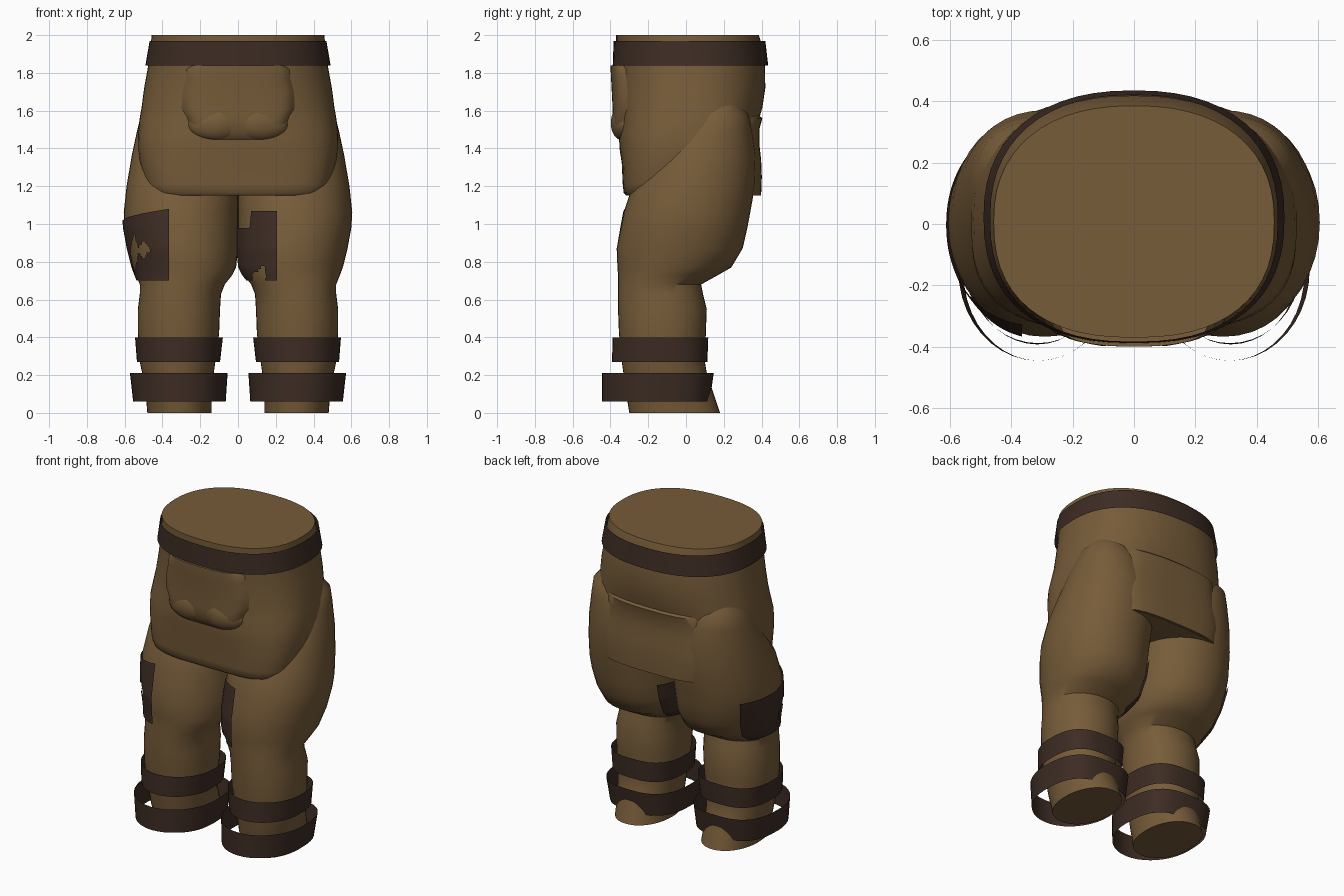
import bpy, bmesh, math

if "Cube" in bpy.data.objects:
    bpy.data.objects.remove(bpy.data.objects["Cube"])

def material(name, rgb):
    m = bpy.data.materials.new(name)
    m.diffuse_color = (*rgb, 1)
    m.use_nodes = True
    m.node_tree.nodes["Principled BSDF"].inputs["Base Color"].default_value = m.diffuse_color
    return m

CLOTH = material("brown cloth", (0.182, 0.106, 0.041))
LEATHER = material("dark leather", (0.046, 0.025, 0.017))

# Sections: z, x min, x max, y min, y max, roundness of front, roundness of back
PELVIS = [(1.15, -.465, .465, -.315, .385, 4, 3.2), (1.165, -.48, .48, -.33, .39, 4, 3.2),
          (1.21, -.495, .495, -.335, .39, 4, 3.2), (1.32, -.52, .52, -.34, .383, 3.4, 3),
          (1.40, -.53, .53, -.352, .37, 3, 2.9), (1.47, -.53, .53, -.355, .365, 2.8, 2.8),
          (1.55, -.522, .522, -.352, .385, 2.6, 2.6), (1.62, -.51, .51, -.355, .405, 2.5, 2.4),
          (1.72, -.497, .497, -.36, .42, 2.4, 2.3), (1.84, -.475, .475, -.365, .418, 2.4, 2.3),
          (1.97, -.46, .46, -.37, .395, 2.4, 2.3), (2.0, -.457, .457, -.37, .385, 2.4, 2.3)]
LEG = [(0, .14, .48, -.30, .18), (.06, .14, .485, -.31, .16), (.12, .135, .495, -.32, .14),
       (.2, .13, .505, -.33, .112), (.27, .12, .52, -.34, .10), (.42, .10, .53, -.355, .105),
       (.55, .095, .53, -.36, .11), (.63, .09, .52, -.36, .09), (.68, .07, .52, -.36, .08),
       (.73, .03, .54, -.36, .17), (.77, .01, .555, -.363, .24), (.87, 0, .58, -.367, .30),
       (.98, 0, .60, -.345, .325), (1.06, 0, .605, -.33, .34), (1.2, 0, .59, -.285, .365),
       (1.36, .02, .563, -.18, .37), (1.5, .10, .533, -.08, .35), (1.58, .16, .512, -.0, .33),
       (1.645, .24, .46, .08, .27)]
LEG = [s + (2.1, 2.1) for s in LEG]

def section(rings, z):
    """Interpolate a section at height z."""
    for a, b in zip(rings, rings[1:]):
        if a[0] <= z <= b[0]:
            t = (z - a[0]) / (b[0] - a[0])
            return tuple(p + (q - p) * t for p, q in zip(a, b))
    return rings[-1]

def on_section(s, a, grow=0.0):
    """Point at angle a on a rounded section."""
    z, x0, x1, y0, y1, nf, nb = s
    c, d = math.cos(a), math.sin(a)
    n = nf if d < 0 else nb
    return ((x0 + x1) / 2 + ((x1 - x0) / 2 + grow) * math.copysign(abs(c) ** (2 / n), c),
            (y0 + y1) / 2 + ((y1 - y0) / 2 + grow) * math.copysign(abs(d) ** (2 / n), d), z)

def finish(name, bm, mat, angle=40):
    bmesh.ops.recalc_face_normals(bm, faces=bm.faces)
    me = bpy.data.meshes.new(name)
    bm.to_mesh(me)
    bm.free()
    me.materials.append(mat)
    ob = bpy.data.objects.new(name, me)
    bpy.context.collection.objects.link(ob)
    bpy.ops.object.select_all(action='DESELECT')
    ob.select_set(True)
    bpy.context.view_layer.objects.active = ob
    bpy.ops.object.shade_smooth_by_angle(angle=math.radians(angle))
    return ob

def grid(name, rows, mat, closed=False, caps=False, angle=40, hole=None):
    """Skin rows of points, optionally as a closed tube with end caps."""
    bm = bmesh.new()
    vs = [[bm.verts.new(p) for p in row] for row in rows]
    n = len(rows[0])
    for r, s in zip(vs, vs[1:]):
        for i in range(n if closed else n - 1):
            j = (i + 1) % n
            bm.faces.new((r[i], r[j], s[j], s[i]))
    if caps:
        bm.faces.new(vs[0])
        bm.faces.new(vs[-1])
    if hole:
        torn = [f for f in bm.faces if hole(f.calc_center_median())]
        bmesh.ops.delete(bm, geom=torn, context='FACES')
    return finish(name, bm, mat, angle)

def tube(name, rings, mat, caps=False, sides=40):
    rows = [[on_section(s, math.tau * i / sides) for i in range(sides)] for s in rings]
    return grid(name, rows, mat, True, caps)

def mirrored(rings):
    return [(s[0], -s[2], -s[1], *s[3:]) for s in rings]

def surface_y(x, z, side):
    """Front (-1) or back (+1) surface of the pelvis."""
    _, x0, x1, y0, y1, nf, nb = section(PELVIS, z)
    n = nf if side < 0 else nb
    return (y0 + y1) / 2 + side * (y1 - y0) / 2 * (1 - min(1, abs(x / x1)) ** n) ** (1 / n)

def plate(name, outline, side, mat, cols=24):
    """Padded plate over the pelvis; outline rows are z, half width, depth."""
    rows = []
    for z, w, d in outline:
        row = []
        for i in range(cols + 1):
            u = 2 * i / cols - 1
            depth = d * (1 - abs(u) ** 12) - 0.012 * abs(u) ** 12
            row.append((w * u, surface_y(w * u, z, side) + side * depth, z))
        rows.append(row)
    return grid(name, rows, mat, angle=50)

# Seat of the trousers and belt
tube("pelvis", PELVIS, CLOTH, True, 56)
tube("belt", [(1.84, -.49, .49, -.388, .435, 2.4, 2.3), (1.97, -.468, .468, -.383, .42, 2.4, 2.3)],
     LEATHER, sides=56)

# Front pouch with two sagging lobes
plate("front_pouch", [(1.835, .24, -.01), (1.838, .25, .034), (1.82, .28, .035), (1.77, .285, .035),
                      (1.74, .295, .034), (1.69, .308, .034), (1.61, .308, .034), (1.57, .28, .036),
                      (1.53, .265, .034), (1.49, .24, .022), (1.45, .17, .004), (1.44, .12, -.01)],
      -1, CLOTH)
for s, side in ((-1, "left"), (1, "right")):
    bm = bmesh.new()
    bmesh.ops.create_uvsphere(bm, u_segments=24, v_segments=14, radius=1)
    for v in bm.verts:
        v.co = (s * .10 + v.co.x * .165, -.342 + v.co.y * .056 + .02 * abs(v.co.x),
                1.535 + v.co.z * .09 - s * .01 * v.co.x)
    finish("pouch_lobe_" + side, bm, CLOTH)

# Back panel with an open upper lip
plate("back_panel", [(1.15, .34, -.02), (1.152, .36, .012), (1.25, .38, .014), (1.34, .38, .018),
                     (1.42, .37, .02), (1.50, .35, .016), (1.56, .33, .016), (1.575, .32, -.005)],
      1, CLOTH)

def torn_left(p):
    """Ragged holes in the outer patch."""
    diamond = abs(p.x + .5) / .035 + abs(p.z - .865) / .05 < 1
    slit = abs(p.x + .548) / .022 + abs(p.z - .85) / .11 < 1
    return p.y < -.05 and (diamond or slit)

def torn_right(p):
    """Ragged notch at the bottom of the inner patch."""
    return p.y < -.05 and abs(p.x - .11) < .035 and p.z < .78 - abs(p.x - .13)

# Legs with ankle bands and loose cuffs
for s, side in ((-1, "left"), (1, "right")):
    flip = mirrored if s < 0 else list
    rings = flip(LEG)
    tube("leg_" + side, rings, CLOTH, True)
    tube("ankle_band_" + side, flip([(.27, .095, .535, -.392, .113, 2, 2.8),
                                     (.40, .08, .545, -.388, .118, 2, 2.8)]), LEATHER)
    tube("cuff_" + side, flip([(.06, .065, .555, -.445, .125, 2, 2.8),
                               (.21, .055, .572, -.445, .147, 2, 2.8)]), LEATHER)

    # Thigh patch wrapped around the -x side of the leg, with a straight front edge
    edge = -.365 if s < 0 else .207
    rows = []
    for k in range(25):
        row = []
        for i in range(49):
            f = i / 48
            if s < 0:
                top = 1.02 + .06 * max(0, f - .4) / .6
            else:
                top = .98 if f < .72 else 1.07
            sec = section(rings, .70 + (top - .70) * k / 24)
            r = ((sec[1] + sec[2]) / 2 - edge) / ((sec[2] - sec[1]) / 2 + .009)
            end = math.pi + math.acos(math.copysign(min(1, abs(r)) ** (sec[5] / 2), r))
            start = math.radians(140)
            row.append(on_section(sec, start + (end - start) * f, .009))
        rows.append(row)
    grid("thigh_patch_" + side, rows, LEATHER, hole=torn_left if s < 0 else torn_right)
